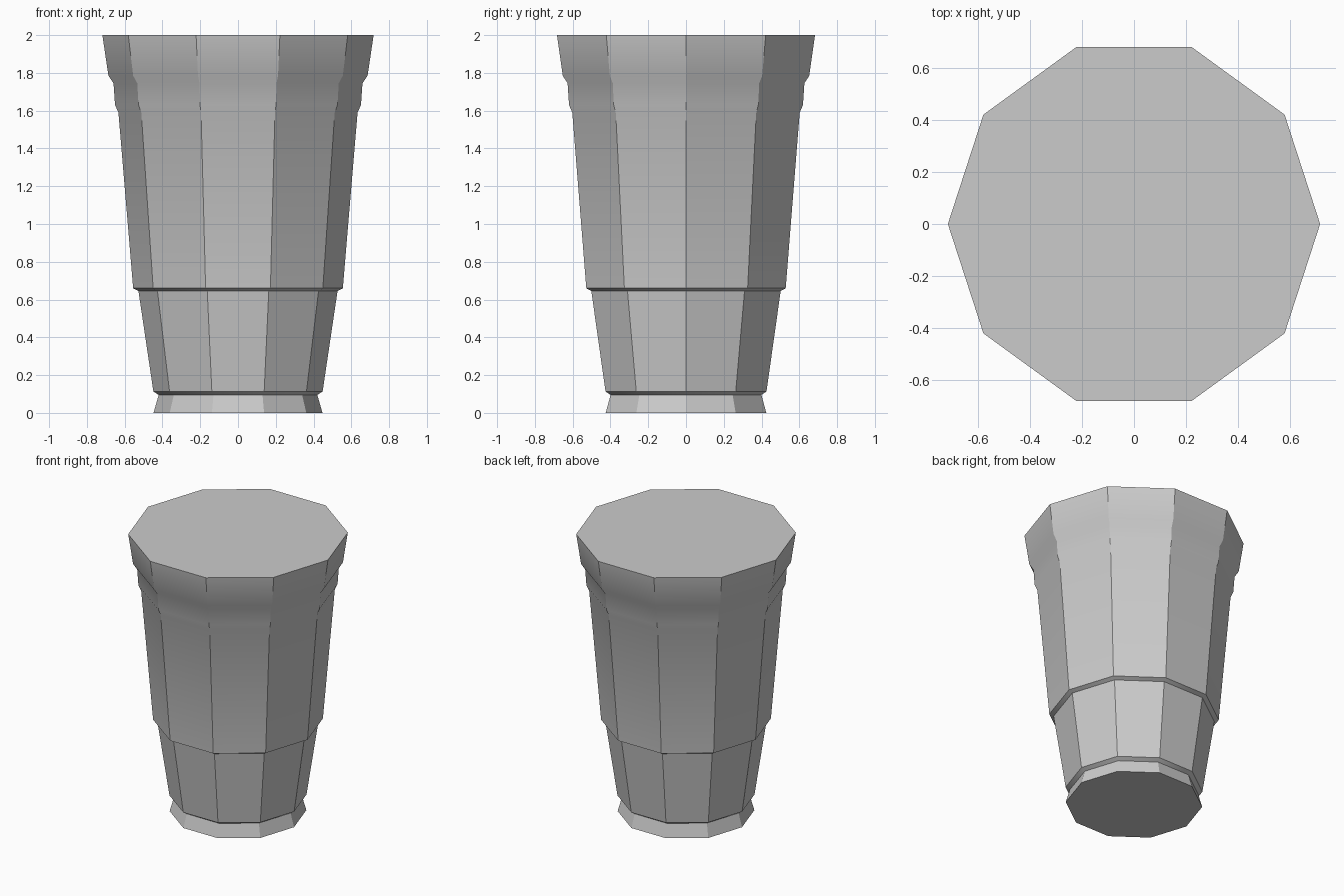
import bpy, bmesh
from math import cos, sin, tau, radians

if "Cube" in bpy.data.objects:
    bpy.data.objects.remove(bpy.data.objects["Cube"])

SIDES = 10

# Outer profile as (radius, height), from the foot up to the rim
PROFILE = [(0.447, 0.0), (0.42, 0.095), (0.448, 0.113), (0.527, 0.645),
           (0.555, 0.66), (0.633, 1.59), (0.651, 1.63), (0.659, 1.745),
           (0.686, 1.785), (0.718, 2.0)]

# Stack ten-sided rings and bridge them into the cup wall
bm = bmesh.new()
rings = [[bm.verts.new((r * cos(tau * i / SIDES), r * sin(tau * i / SIDES), z))
          for i in range(SIDES)] for r, z in PROFILE]
for low, high in zip(rings, rings[1:]):
    for i in range(SIDES):
        j = (i + 1) % SIDES
        bm.faces.new((low[i], low[j], high[j], high[i]))

# Flat base and flat top
bm.faces.new(rings[0][::-1])
bm.faces.new(rings[-1])

mesh = bpy.data.meshes.new("cup")
bm.to_mesh(mesh)
bm.free()
cup = bpy.data.objects.new("cup", mesh)
bpy.context.collection.objects.link(cup)

# Smooth the gentle steps, keep the facet edges sharp
bpy.context.view_layer.objects.active = cup
cup.select_set(True)
bpy.ops.object.shade_smooth_by_angle(angle=radians(30))
